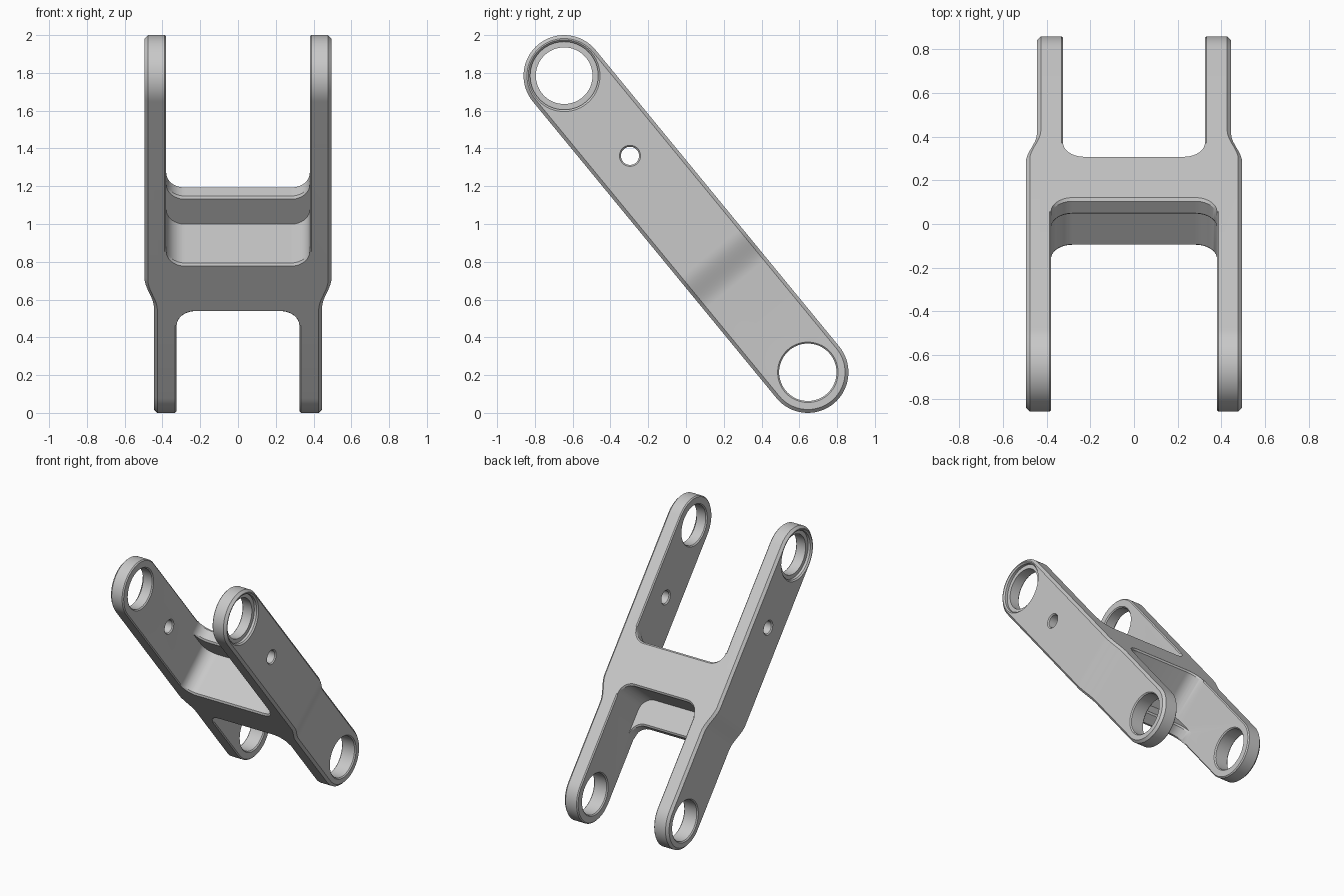
import bpy
import bmesh
import math
from mathutils import Matrix

default = bpy.data.objects.get("Cube")
if default:
    bpy.data.objects.remove(default, do_unlink=True)

# Local frame: x across, y along the link (upper end negative), z through its depth
HALF_Y, HALF_Z = 0.645, 0.785
L = math.hypot(HALF_Y, HALF_Z)      # half distance between the bores
R = 0.215                           # end radius and half depth
UP_IN, UP_OUT = 0.38, 0.495         # upper arm faces
LOW_IN, LOW_OUT = 0.325, 0.445      # lower arm faces
C_OUT, C_IN = 0.018, 0.008          # edge chamfers
FILLET = 0.10

grey = bpy.data.materials.new("machined grey")
grey.use_nodes = True
grey.diffuse_color = (0.58, 0.58, 0.58, 1)
grey.node_tree.nodes["Principled BSDF"].inputs["Base Color"].default_value = (0.58, 0.58, 0.58, 1)


def loft(name, rings):
    """Skin a list of closed rings and cap both ends."""
    bm = bmesh.new()
    loops = [[bm.verts.new(p) for p in ring] for ring in rings]
    n = len(rings[0])
    for a, b in zip(loops, loops[1:]):
        for i in range(n):
            j = (i + 1) % n
            bm.faces.new((a[i], a[j], b[j], b[i]))
    bm.faces.new(loops[0])
    bm.faces.new(loops[-1][::-1])
    bmesh.ops.remove_doubles(bm, verts=bm.verts, dist=1e-5)
    bmesh.ops.recalc_face_normals(bm, faces=bm.faces)
    mesh = bpy.data.meshes.new(name)
    bm.to_mesh(mesh)
    bm.free()
    mesh.materials.append(grey)
    obj = bpy.data.objects.new(name, mesh)
    bpy.context.collection.objects.link(obj)
    return obj


def turned(name, y, profile, seg=64):
    """Round cutter along x from (x, radius) pairs."""
    return loft(name, [[(x, y + r * math.cos(2 * math.pi * k / seg), r * math.sin(2 * math.pi * k / seg))
                        for k in range(seg)] for x, r in profile])


def apply_modifier(obj, kind, **settings):
    mod = obj.modifiers.new(kind.title(), kind)
    for key, value in settings.items():
        setattr(mod, key, value)
    bpy.context.view_layer.objects.active = obj
    bpy.ops.object.modifier_apply(modifier=mod.name)


def combine(obj, other, operation):
    apply_modifier(obj, "BOOLEAN", operation=operation, solver="EXACT", object=other)
    bpy.data.objects.remove(other, do_unlink=True)


def blend(t, t0, t1, a, b):
    s = min(1, max(0, (t - t0) / (t1 - t0)))
    return a + (b - a) * s * s * (3 - 2 * s)


# Arm: chamfered bar with round ends that steps inwards below the web
def outer_x(t):
    return blend(t, 0.21, 0.41, UP_OUT, LOW_OUT)


def inner_x(t):
    return blend(t, 0.12, 0.20, UP_IN, LOW_IN)


angles = [math.radians(90 * i / 16) for i in range(17)]
stations = [(-L, -math.cos(a), math.sin(a)) for a in angles]
stations += [(t, 0, 1) for t in [0.12, 0.14, 0.16, 0.18, 0.20] + [0.21 + 0.02 * i for i in range(11)]]
stations += [(L, math.cos(a), math.sin(a)) for a in reversed(angles)]
rings = []
for centre, c, s in stations:
    def point(x_of, dx, radius, side):
        t = centre + radius * c
        return (x_of(t) + dx, t, side * radius * s)
    corners = [(outer_x, 0, R - C_OUT), (outer_x, -C_OUT, R), (inner_x, C_IN, R), (inner_x, 0, R - C_IN)]
    rings.append([point(*k, 1) for k in corners] + [point(*k, -1) for k in reversed(corners)])
body = loft("clevis_link", rings)


# Bores: chamfered through holes, the upper one counterbored on the outside
def chamfered_hole(x0, x1, r, c):
    return [(x0 - 0.02, r + c + 0.02), (x0 + c, r), (x1 - c, r), (x1 + 0.02, r + c + 0.02)]


upper_bore = [(UP_IN - 0.02, 0.178), (UP_IN + 0.008, 0.15), (UP_OUT - 0.03, 0.15),
              (UP_OUT - 0.03, 0.18), (UP_OUT - 0.01, 0.18), (UP_OUT + 0.02, 0.21)]
combine(body, turned("upper_bore_cutter", -L, upper_bore), "DIFFERENCE")
combine(body, turned("lower_bore_cutter", L, chamfered_hole(LOW_IN, LOW_OUT, 0.152, 0.008)), "DIFFERENCE")
combine(body, turned("pin_hole_cutter", -0.467, chamfered_hole(UP_IN, UP_OUT, 0.048, 0.008), 32), "DIFFERENCE")
apply_modifier(body, "MIRROR", use_mirror_merge=False)

# Web: Z-shaped section with a flange on each face, flared into the arms
T_UP, T_CORE0, T_CORE1, T_LOW = -0.083, 0.10, 0.235, 0.43
V, C = 0.12, 0.012


def flare(x, wall):
    d = min(FILLET, max(0, abs(x) - (wall - FILLET)))
    return FILLET - math.sqrt(max(0, FILLET ** 2 - d ** 2))


def web_section(x):
    up, low = -flare(x, UP_IN), flare(x, LOW_IN)
    pts = [(T_UP + C + up, R), (T_CORE1 - C + low, R), (T_CORE1 + low, R - C), (T_CORE1 + low, -V),
           (T_LOW - C + low, -V), (T_LOW + low, -V - C), (T_LOW + low, -R + C), (T_LOW - C + low, -R),
           (T_CORE0 + C + up, -R), (T_CORE0 + up, -R + C), (T_CORE0 + up, V),
           (T_UP + C + up, V), (T_UP + up, V + C), (T_UP + up, R - C)]
    return [(x, t, v) for t, v in pts]


steps = {round(wall - FILLET + FILLET * math.sin(math.radians(9 * i)), 5)
         for wall in (UP_IN, LOW_IN) for i in range(11)} | {0.42}
xs = sorted(steps | {-x for x in steps})
combine(body, loft("web", [web_section(x) for x in xs]), "UNION")

# Lean the link into place
body.data.transform(Matrix.Translation((0, 0, 1)) @ Matrix.Rotation(-math.atan2(HALF_Z, HALF_Y), 4, "X"))
bpy.ops.object.select_all(action="DESELECT")
body.select_set(True)
bpy.context.view_layer.objects.active = body
bpy.ops.object.shade_smooth_by_angle(angle=math.radians(25))
